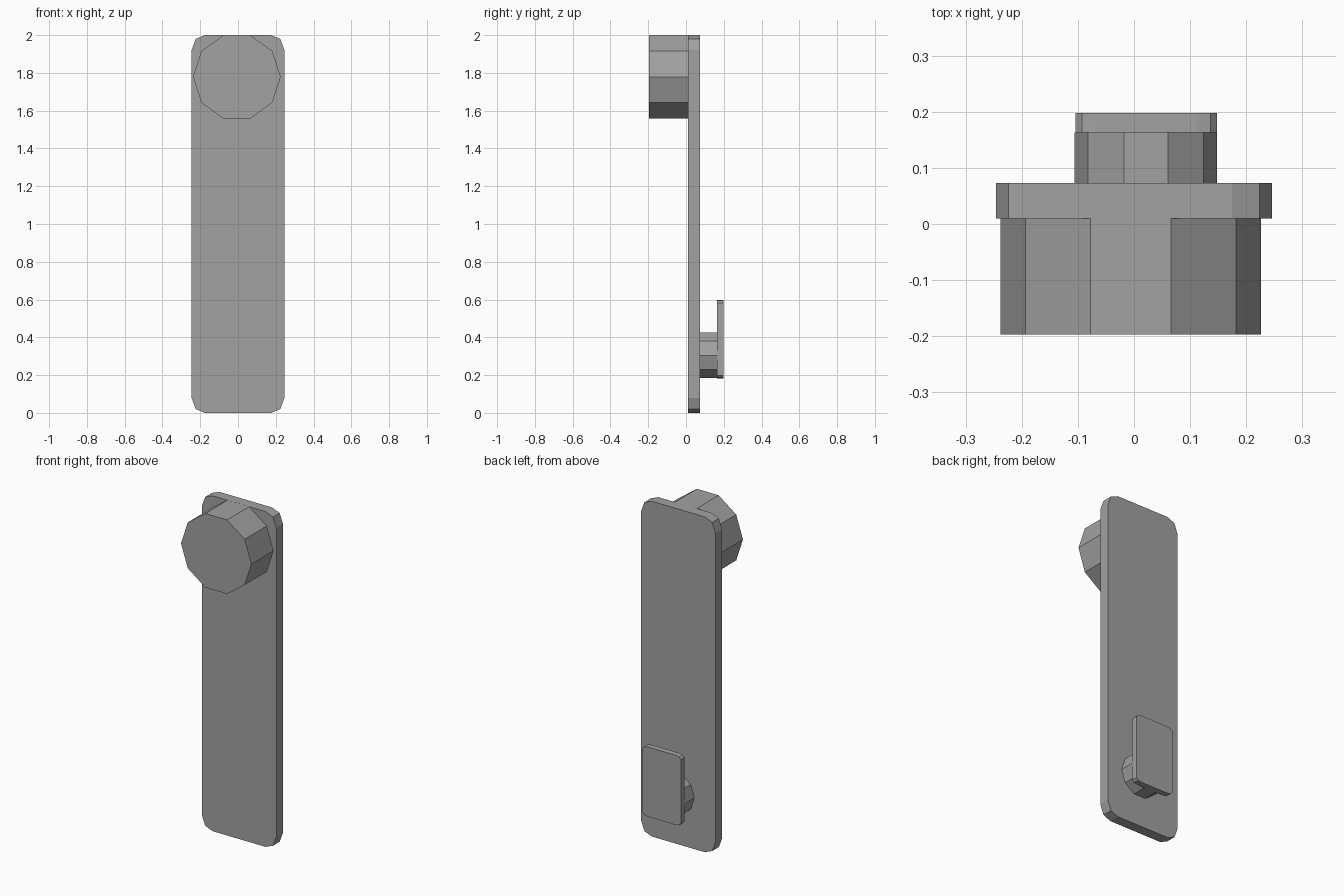
import bpy
import bmesh
from math import cos, sin, pi

cube = bpy.data.objects.get("Cube")
if cube:
    bpy.data.objects.remove(cube, do_unlink=True)

grey = bpy.data.materials.new("mid_grey")
grey.use_nodes = True
colour = (0.36, 0.36, 0.36, 1)
grey.diffuse_color = colour
grey.node_tree.nodes["Principled BSDF"].inputs["Base Color"].default_value = colour


def extrude_outline(name, outline, front, back):
    """Solid made from an (x, z) outline, running from y = front to y = back."""
    bm = bmesh.new()
    face = bm.faces.new([bm.verts.new((x, front, z)) for x, z in outline])
    result = bmesh.ops.extrude_face_region(bm, geom=[face], use_keep_orig=True)
    moved = [g for g in result["geom"] if isinstance(g, bmesh.types.BMVert)]
    bmesh.ops.translate(bm, verts=moved, vec=(0, back - front, 0))
    bmesh.ops.recalc_face_normals(bm, faces=bm.faces)
    mesh = bpy.data.meshes.new(name)
    bm.to_mesh(mesh)
    bm.free()
    mesh.materials.append(grey)
    obj = bpy.data.objects.new(name, mesh)
    bpy.context.collection.objects.link(obj)
    return obj


def decagon(cx, cz, radius):
    return [(cx + radius * cos(i * pi / 5), cz + radius * sin(i * pi / 5))
            for i in range(10)]


def clipped_rectangle(cx, cz, half_w, half_h):
    """Rectangle whose corners are cut in two steps, scaled with its size."""
    corner = [(1, 0.92), (0.91, 0.98), (0.71, 1)]
    quarters = [(1, 1, 1), (-1, 1, -1), (-1, -1, 1), (1, -1, -1)]
    return [(cx + sx * x * half_w, cz + sz * z * half_h)
            for sx, sz, step in quarters for x, z in corner[::step]]


# Long back board
extrude_outline("main_plate", clipped_rectangle(0, 1, 0.246, 1), 0.01, 0.073)
# Large knob at the front top
extrude_outline("front_knob", decagon(-0.006, 1.779, 0.232), -0.197, 0.01)
# Short peg and latch plate at the back
extrude_outline("rear_peg", decagon(0.021, 0.305, 0.127), 0.073, 0.163)
extrude_outline("rear_latch", clipped_rectangle(0.022, 0.39, 0.126, 0.208), 0.163, 0.198)
